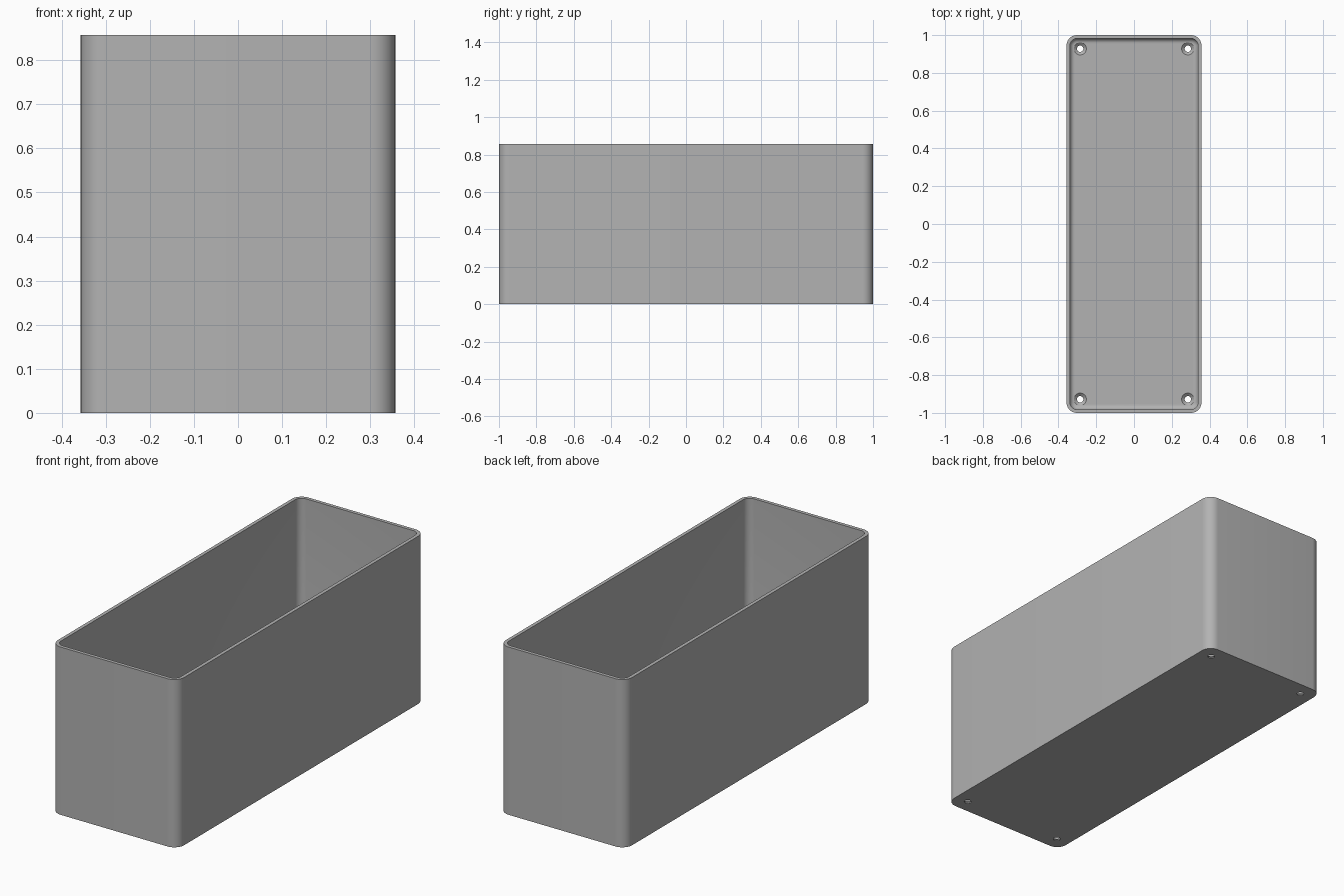
import bpy, bmesh, math

cube = bpy.data.objects.get("Cube")
if cube:
    bpy.data.objects.remove(cube, do_unlink=True)

HALF_X, HALF_Y, HEIGHT = 0.357, 1.0, 0.857
CORNER, WALL, FLOOR, FILLET = 0.055, 0.018, 0.02, 0.025

grey = bpy.data.materials.new("plain grey")
grey.use_nodes = True
colour = (0.45, 0.45, 0.45, 1)
grey.diffuse_color = colour
grey.node_tree.nodes["Principled BSDF"].inputs["Base Color"].default_value = colour


def rounded_loop(inset, z, steps=10):
    """Points of a rounded rectangle, shrunk by inset."""
    r = max(CORNER - inset, 0.008)
    cx, cy = HALF_X - inset - r, HALF_Y - inset - r
    pts = []
    for q, (sx, sy) in enumerate([(1, 1), (-1, 1), (-1, -1), (1, -1)]):
        for i in range(steps + 1):
            a = (q + i / steps) * math.pi / 2
            pts.append((sx * cx + r * math.cos(a), sy * cy + r * math.sin(a), z))
    return pts


def circle_loop(radius, z, x, y, steps=32):
    angles = [2 * math.pi * i / steps for i in range(steps)]
    return [(x + radius * math.cos(a), y + radius * math.sin(a), z) for a in angles]


def loft(name, loops):
    """Skin a stack of loops and cap both ends."""
    bm = bmesh.new()
    rings = [[bm.verts.new(p) for p in loop] for loop in loops]
    for a, b in zip(rings, rings[1:]):
        for i in range(len(a)):
            j = (i + 1) % len(a)
            bm.faces.new((a[i], a[j], b[j], b[i]))
    bm.faces.new(rings[0][::-1])
    bm.faces.new(rings[-1])
    bmesh.ops.recalc_face_normals(bm, faces=bm.faces)
    mesh = bpy.data.meshes.new(name)
    bm.to_mesh(mesh)
    bm.free()
    mesh.materials.append(grey)
    obj = bpy.data.objects.new(name, mesh)
    bpy.context.collection.objects.link(obj)
    return obj


# Open box: outer wall, rim, inner wall, rounded inner floor edge
profile = [(0, 0), (0, HEIGHT), (WALL, HEIGHT)]
for i in range(7):
    a = i / 6 * math.pi / 2
    profile.append((WALL + FILLET * (1 - math.cos(a)),
                    FLOOR + FILLET * (1 - math.sin(a))))
box = loft("open_box", [rounded_loop(*p) for p in profile])

# Countersunk screw holes in the floor corners
cutters = []
for sx in (-1, 1):
    for sy in (-1, 1):
        x, y = sx * 0.285, sy * 0.928
        stack = [(0.017, -0.02), (0.017, 0.006), (0.033, FLOOR), (0.033, 0.06)]
        cutter = loft("screw_hole_cutter", [circle_loop(r, z, x, y) for r, z in stack])
        cutter.hide_render = True
        mod = box.modifiers.new("screw_hole", "BOOLEAN")
        mod.operation, mod.solver, mod.object = "DIFFERENCE", "EXACT", cutter
        cutters.append(cutter)

bpy.ops.object.select_all(action="DESELECT")
box.select_set(True)
bpy.context.view_layer.objects.active = box
for mod in list(box.modifiers):
    bpy.ops.object.modifier_apply(modifier=mod.name)
for cutter in cutters:
    bpy.data.objects.remove(cutter, do_unlink=True)
bpy.ops.object.shade_smooth_by_angle(angle=math.radians(30))
